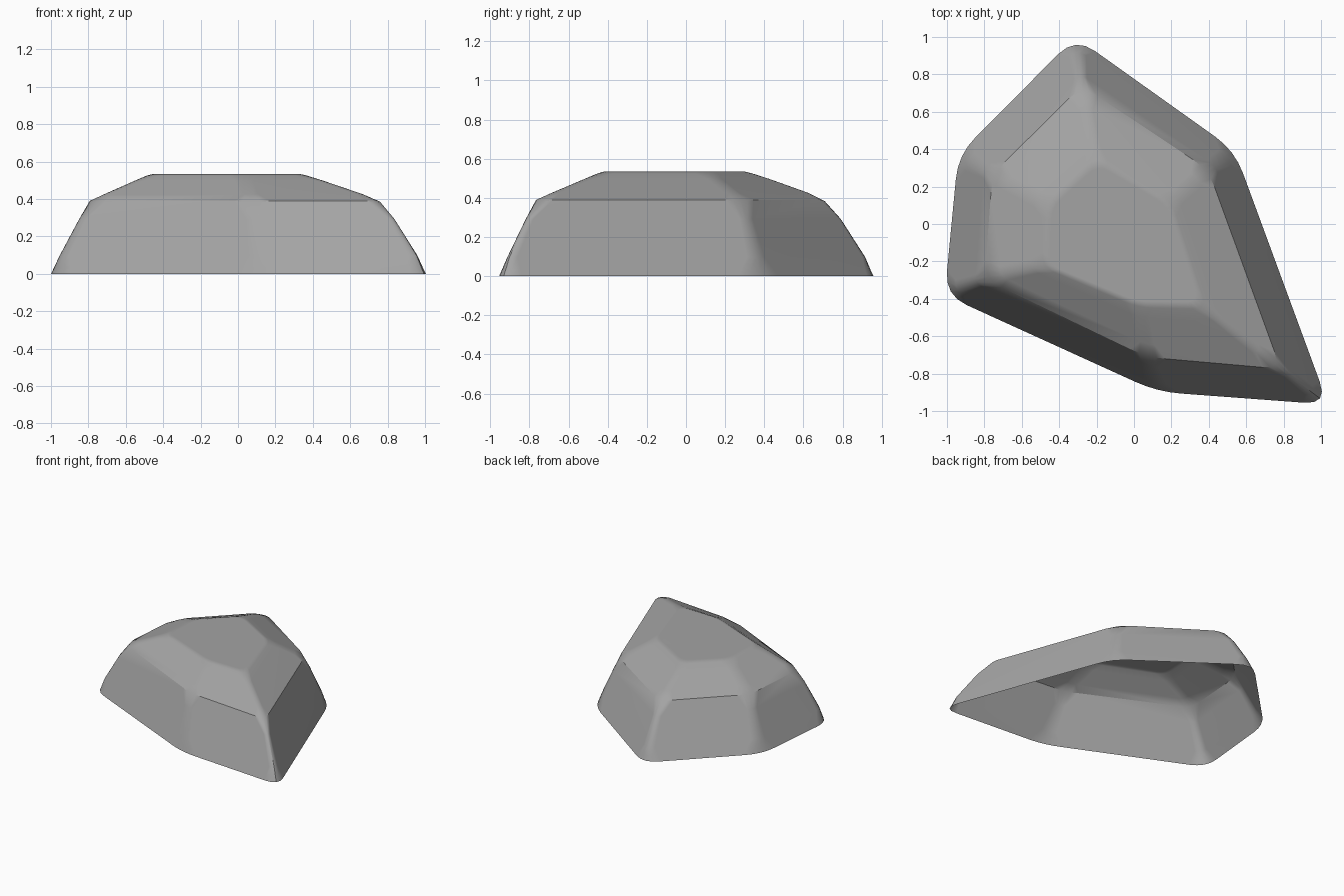
import bpy, bmesh
from mathutils import Vector

if "Cube" in bpy.data.objects:
    bpy.data.objects.remove(bpy.data.objects["Cube"])

# Sharp outlines of the rock: ground, shoulder and crown
BASE = [(-1.012, -.38), (.124, -.897), (1.038, -.965), (.538, .393), (-.314, 1.0), (-.94, .37)]
SHOULDER = [(-.80, -.295), (.07, -.712), (.785, -.775), (.397, .29), (-.28, .74), (-.757, .265)]
CROWN = [(-.475, -.225), (.02, -.43), (.365, -.435), (.19, .11), (-.2, .34), (-.46, .1)]
SEGMENTS = 4


def rounded(outline, z, radius, drop=0.0):
    """Outline with each corner replaced by a short curve that sinks by drop."""
    points = []
    pts = [Vector(p) for p in outline]
    for i, c in enumerate(pts):
        a = c + (pts[i - 1] - c).normalized() * radius
        b = c + (pts[(i + 1) % len(pts)] - c).normalized() * radius
        for s in range(SEGMENTS + 1):
            t = s / SEGMENTS
            p = a * (1 - t) ** 2 + c * 2 * t * (1 - t) + b * t * t
            points.append((p.x, p.y, z - drop * 4 * t * (1 - t)))
    return points


def blend(a, b, t):
    return [Vector(p).lerp(Vector(q), t) for p, q in zip(a, b)]


# Stacked rings: ridges are tight mid-slope and soften where they meet
crown_in = [Vector(p) * .95 + Vector((-.05, -.1)) * .05 for p in CROWN]
rings = [rounded(BASE, 0, .13)]
for t, radius in ((.08, .11), (.25, .06), (.75, .045)):
    rings.append(rounded(blend(BASE, SHOULDER, t), .39 * t, radius))
rings.append(rounded(SHOULDER, .39, .10, .006))
for t, radius in ((.25, .05), (.75, .05), (.94, .08)):
    rings.append(rounded(blend(SHOULDER, CROWN, t), .39 + .143 * t, radius))
rings.append(rounded(crown_in, .535, .07))

# Open-bottomed rock shell
bm = bmesh.new()
loops = [[bm.verts.new(p) for p in ring] for ring in rings]
for low, high in zip(loops, loops[1:]):
    n = len(low)
    for i in range(n):
        j = (i + 1) % n
        bm.faces.new((low[i], low[j], high[j], high[i]))
bm.faces.new(loops[-1])
mesh = bpy.data.meshes.new("rock")
bm.to_mesh(mesh)
bm.free()
rock = bpy.data.objects.new("rock", mesh)
bpy.context.collection.objects.link(rock)

# Dark grey stone
stone = bpy.data.materials.new("stone")
stone.diffuse_color = (.37, .37, .37, 1)
stone.use_nodes = True
stone.node_tree.nodes["Principled BSDF"].inputs["Base Color"].default_value = stone.diffuse_color
mesh.materials.append(stone)

# Soft corners, crisp shoulder
bpy.context.view_layer.objects.active = rock
rock.select_set(True)
bpy.ops.object.shade_smooth_by_angle(angle=0.52)
normals = rock.modifiers.new("flat_facets", 'WEIGHTED_NORMAL')
normals.keep_sharp = True
